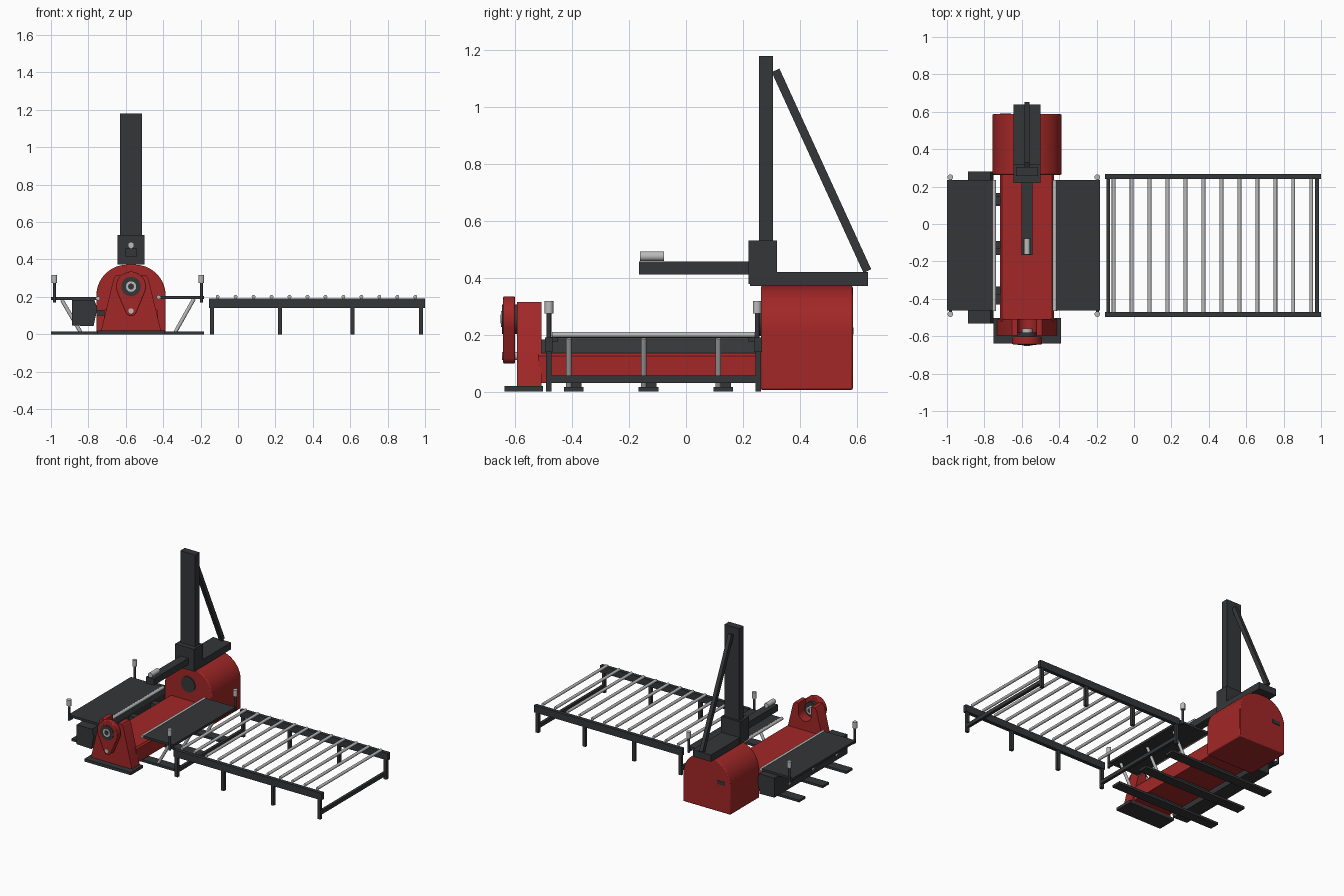
import bpy, bmesh, math
from mathutils import Vector

if "Cube" in bpy.data.objects:
    bpy.data.objects.remove(bpy.data.objects["Cube"])


def material(name, rgb):
    m = bpy.data.materials.new(name)
    m.diffuse_color = (*rgb, 1)
    m.use_nodes = True
    m.node_tree.nodes["Principled BSDF"].inputs["Base Color"].default_value = m.diffuse_color
    return m


RED = material("red_paint", (0.36, 0.02, 0.02))
DARK = material("dark_steel", (0.035, 0.037, 0.04))
STEEL = material("bright_steel", (0.5, 0.5, 0.5))
CX = -0.572  # centre line of the rolling machine


def finish(name, bm, mat, bevel=0):
    bmesh.ops.recalc_face_normals(bm, faces=bm.faces)
    me = bpy.data.meshes.new(name)
    bm.to_mesh(me)
    bm.free()
    me.materials.append(mat)
    ob = bpy.data.objects.new(name, me)
    bpy.context.collection.objects.link(ob)
    if bevel:
        mod = ob.modifiers.new("bevel", 'BEVEL')
        mod.width, mod.segments, mod.limit_method = bevel, 2, 'ANGLE'
    return ob


def prism(name, pts, y0, y1, mat, bevel=0):
    """Extrude an x-z profile along y."""
    bm = bmesh.new()
    face = bm.faces.new([bm.verts.new((x, y0, z)) for x, z in pts])
    ext = bmesh.ops.extrude_face_region(bm, geom=[face])['geom']
    bmesh.ops.translate(bm, vec=(0, y1 - y0, 0),
                        verts=[v for v in ext if isinstance(v, bmesh.types.BMVert)])
    return finish(name, bm, mat, bevel)


def box(name, x0, x1, y0, y1, z0, z1, mat=DARK, bevel=0):
    return prism(name, [(x0, z0), (x1, z0), (x1, z1), (x0, z1)], y0, y1, mat, bevel)


def rod(name, a, b, r, mat=STEEL, sides=20):
    a, b = Vector(a), Vector(b)
    bm = bmesh.new()
    bmesh.ops.create_cone(bm, cap_ends=True, segments=sides, radius1=r, radius2=r, depth=(b - a).length)
    ob = finish(name, bm, mat)
    ob.location = (a + b) / 2
    ob.rotation_mode = 'QUATERNION'
    ob.rotation_quaternion = (b - a).to_track_quat('Z', 'Y')
    return ob


def arc(cx, cz, r, a0, a1, n=16):
    return [(cx + r * math.cos(math.radians(a0 + (a1 - a0) * i / n)),
             cz + r * math.sin(math.radians(a0 + (a1 - a0) * i / n))) for i in range(n + 1)]


# Roller conveyor: rails, legs, low cross bars, rollers
for side, y in (("front", -0.483), ("back", 0.254)):
    box(f"conveyor_rail_{side}", -0.155, 1.0, y - 0.013, y + 0.013, 0.14, 0.19)
    for i, x in enumerate((-0.138, 0.225, 0.612, 0.978)):
        box(f"conveyor_leg_{side}_{i}", x - 0.011, x + 0.011, y - 0.01, y + 0.01, 0, 0.14)
for i, x in enumerate((-0.138, 0.978)):
    box(f"conveyor_cross_bar_{i}", x - 0.01, x + 0.01, -0.475, 0.246, 0.03, 0.056)
for i in range(12):
    x = -0.109 + i * 0.0961
    rod(f"conveyor_roller_{i}", (x, -0.472, 0.2), (x, 0.243, 0.2), 0.01)

# Headstock with arched top, spindle opening and rear vent
w, r = 0.185, 0.165
prism("headstock", [(CX - w, 0.006), (CX + w, 0.006)] + arc(CX + w - r, 0.372 - r, r, 0, 90)
      + arc(CX - w + r, 0.372 - r, r, 90, 180), 0.263, 0.587, RED, 0.006)
rod("spindle_socket", (CX, 0.257, 0.25), (CX, 0.28, 0.25), 0.055, DARK, 32)
box("rear_vent", CX - 0.145, CX - 0.085, 0.58, 0.59, 0.2, 0.226)

# Bed with brackets
prism("bed", [(-0.717, 0.03), (-0.428, 0.03), (-0.428, 0.125), (-0.438, 0.136),
              (-0.707, 0.136), (-0.717, 0.125)], -0.52, 0.27, RED)
for i, y in enumerate((-0.355, -0.112, 0.125)):
    box(f"bed_bracket_{i}", -0.757, -0.71, y - 0.022, y + 0.022, 0.1, 0.13)

# Tailstock: base plate, slotted body, teardrop bearing plate
box("tailstock_base", -0.752, -0.39, -0.638, -0.503, 0, 0.02)
prism("tailstock_body", [(CX - 0.16, 0.02), (CX + 0.16, 0.02), (CX + 0.092, 0.3), (CX + 0.08, 0.315),
                         (CX + 0.05, 0.315)] + arc(CX, 0.25, 0.05, 0, -180)
      + [(CX - 0.05, 0.315), (CX - 0.08, 0.315), (CX - 0.092, 0.3)], -0.595, -0.508, RED)
prism("bearing_plate", arc(CX, 0.255, 0.08, -22, 202, 28) + arc(CX, 0.13, 0.032, 202, 338, 12),
      -0.643, -0.602, RED, 0.004)
rod("bearing_ring", (CX, -0.647, 0.255), (CX, -0.58, 0.255), 0.052, DARK, 32)
rod("bearing_race", (CX, -0.65, 0.255), (CX, -0.56, 0.255), 0.028, STEEL, 28)
rod("bearing_core", (CX, -0.652, 0.255), (CX, -0.56, 0.255), 0.016, DARK)
rod("pivot_pin", (CX, -0.648, 0.125), (CX, -0.59, 0.125), 0.014)

# Overhead support: foot beam, carriage, mast, brace, arm
box("mast_foot", CX - 0.071, CX + 0.071, 0.225, 0.64, 0.372, 0.42)
box("mast_carriage", CX - 0.073, CX + 0.073, 0.22, 0.32, 0.378, 0.532)
box("mast", CX - 0.058, CX + 0.058, 0.256, 0.306, 0.42, 1.18)
box("support_arm", CX - 0.03, CX + 0.03, -0.165, 0.23, 0.412, 0.458)
rod("arm_roller", (CX, -0.162, 0.476), (CX, -0.077, 0.476), 0.017)
a, b = Vector((CX, 0.315, 1.13)), Vector((CX, 0.638, 0.424))
brace = box("mast_brace", -0.013, 0.013, -0.015, 0.015, -(b - a).length / 2, (b - a).length / 2)
brace.location = (a + b) / 2
brace.rotation_euler.x = math.atan2(b.y - a.y, a.z - b.z)

# Side tables with edge rollers, corner posts and diagonal struts
strut_ys = (-0.412, -0.149, 0.114)
for side, x0, x1, edge, outer, z, s in (("left", -1.0, -0.752, -0.748, -0.982, 0.182, -1),
                                        ("right", -0.424, -0.182, -0.424, -0.196, 0.188, 1)):
    box(f"{side}_table", x0, x1, -0.462, 0.234, z, z + 0.016)
    rod(f"{side}_edge_roller", (edge, -0.466, z + 0.01), (edge, 0.234, z + 0.01), 0.011)
    for i, y in enumerate((-0.482, 0.25)):
        box(f"{side}_post_arm_{i}", outer - 0.008, outer + 0.008, min(y, 0.22), max(y, -0.45), z - 0.012, z + 0.004)
        rod(f"{side}_post_{i}", (outer, y, 0.17), (outer, y, 0.28), 0.008, DARK)
        rod(f"{side}_post_cap_{i}", (outer, y, 0.275), (outer, y, 0.318), 0.015)
    for i, y in enumerate(strut_ys):
        top = CX + s * (0.337 if s > 0 else 0.37)
        rod(f"{side}_strut_{i}", (top, y, z + 0.002), (top - s * 0.1, y, 0.012), 0.01)

# Floor bars under the machine
for i, y in enumerate(strut_ys):
    box(f"floor_bar_{i}", -1.0, -0.182, y - 0.018, y + 0.052, 0, 0.016)
    box(f"bed_foot_{i}", -0.7, -0.445, y + 0.005, y + 0.045, 0.014, 0.035)

# Long drive housing beneath the left table
prism("drive_housing", [(-0.887, 0.047), (-0.772, 0.043), (-0.752, 0.14), (-0.768, 0.184), (-0.887, 0.184)],
      -0.533, 0.28, DARK)

# Smooth the rounded parts, keep edges crisp
for ob in bpy.context.collection.objects:
    ob.select_set(True)
    bpy.context.view_layer.objects.active = ob
bpy.ops.object.shade_smooth_by_angle(angle=math.radians(30))
